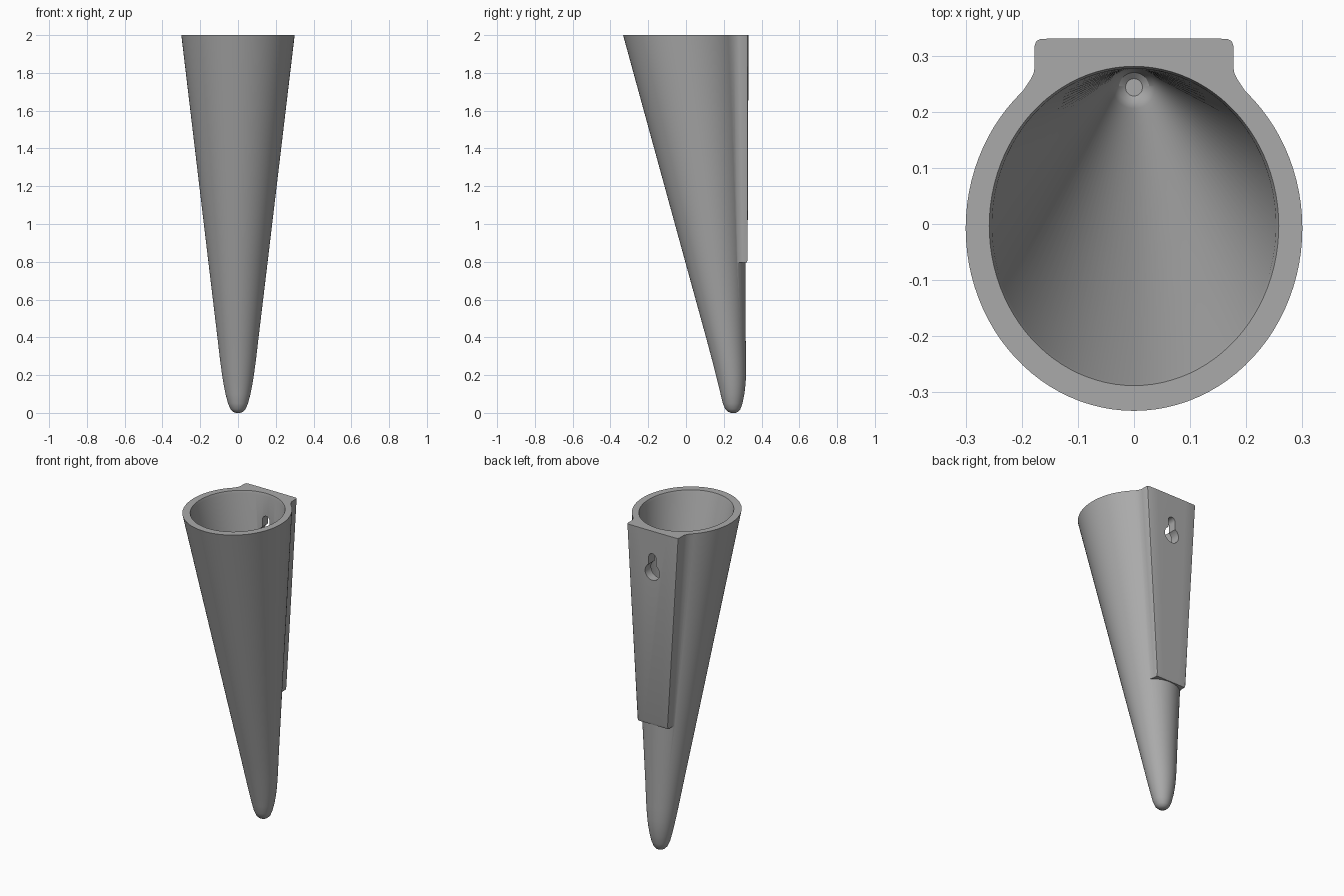
import bpy, bmesh, math

cube = bpy.data.objects.get("Cube")
if cube:
    bpy.data.objects.remove(cube, do_unlink=True)

grey = bpy.data.materials.new("grey_plastic")
grey.use_nodes = True
GREY = (0.4, 0.4, 0.4, 1)
grey.diffuse_color = GREY
grey.node_tree.nodes["Principled BSDF"].inputs["Base Color"].default_value = GREY


def loft(name, rings):
    """Skin a closed solid through rings of equal point count."""
    bm = bmesh.new()
    rows = [[bm.verts.new(p) for p in ring] for ring in rings]
    for a, b in zip(rows, rows[1:]):
        for i in range(len(a)):
            j = (i + 1) % len(a)
            bm.faces.new((a[i], a[j], b[j], b[i]))
    bm.faces.new(rows[0][::-1])
    bm.faces.new(rows[-1])
    bmesh.ops.recalc_face_normals(bm, faces=bm.faces)
    mesh = bpy.data.meshes.new(name)
    bm.to_mesh(mesh)
    bm.free()
    mesh.materials.append(grey)
    obj = bpy.data.objects.new(name, mesh)
    bpy.context.collection.objects.link(obj)
    return obj


def oval(z, half, front, back, n=96):
    """Horizontal ellipse given by half width and front and back y."""
    cy, ry = (front + back) / 2, (back - front) / 2
    return [(half * math.cos(math.tau * i / n), cy + ry * math.sin(math.tau * i / n), z)
            for i in range(n)]


def combine(target, other, operation):
    mod = target.modifiers.new(operation.lower(), "BOOLEAN")
    mod.operation, mod.solver, mod.object = operation, "EXACT", other
    bpy.context.view_layer.objects.active = target
    bpy.ops.object.modifier_apply(modifier=mod.name)
    bpy.data.objects.remove(other, do_unlink=True)


# Leaning tapered body with a rounded tip
body = loft("tapered_holder", [oval(*r) for r in (
    (0, 0.012, 0.238, 0.262), (0.006, 0.026, 0.223, 0.276), (0.02, 0.040, 0.208, 0.288),
    (0.05, 0.053, 0.195, 0.299), (0.1, 0.066, 0.183, 0.309), (0.15, 0.076, 0.171, 0.315),
    (0.2, 0.084, 0.158, 0.318), (0.28, 0.095, 0.138, 0.318), (0.4, 0.109, 0.106, 0.316),
    (0.8, 0.157, -0.004, 0.316), (2, 0.3, -0.333, 0.318))])

# Tapered mounting plate with rounded corners and flared sides
half_section = [(0.212, 0.215), (0.198, 0.237), (0.186, 0.255), (0.179, 0.268), (0.177, 0.28),
                (0.177, 0.318), (0.174, 0.326), (0.166, 0.330), (0.1, 0.331)]
section = half_section + [(-x, y) for x, y in reversed(half_section)]


def plate_ring(z, inset):
    t = (2 - z) / 1.2
    return [(x * (1 - 0.42 * t), min(y + 0.02 * t, 0.331 - inset - 0.004 * t), z)
            for x, y in section]


plate = loft("mounting_plate", [plate_ring(0.795, 0.006), plate_ring(0.81, 0.001),
                                plate_ring(2, 0)])
combine(body, plate, "UNION")

# Hollow inside, open at the top
cavity = loft("cavity", [oval(*r) for r in (
    (0.12, 0.015, 0.228, 0.259), (0.13, 0.027, 0.216, 0.270), (0.16, 0.037, 0.206, 0.276),
    (0.22, 0.046, 0.195, 0.277), (1.985, 0.253, -0.283, 0.277),
    (2, 0.258, -0.288, 0.281), (2.1, 0.258, -0.288, 0.281))])
combine(body, cavity, "DIFFERENCE")

# Keyhole: round opening below, narrow slot above
outline = [(0.05 * math.cos(math.radians(a)), 1.745 + 0.05 * math.sin(math.radians(a)))
           for a in range(120, 421, 12)]
outline += [(0.025 * math.cos(math.radians(a)), 1.835 + 0.025 * math.sin(math.radians(a)))
            for a in range(0, 181, 15)]
keyhole = loft("keyhole", [[(x, y, z) for x, z in outline] for y in (0.15, 0.45)])
combine(body, keyhole, "DIFFERENCE")

# Smooth curves, crisp edges
bpy.ops.object.select_all(action="DESELECT")
body.select_set(True)
bpy.context.view_layer.objects.active = body
bpy.ops.object.shade_smooth_by_angle(angle=math.radians(32))
